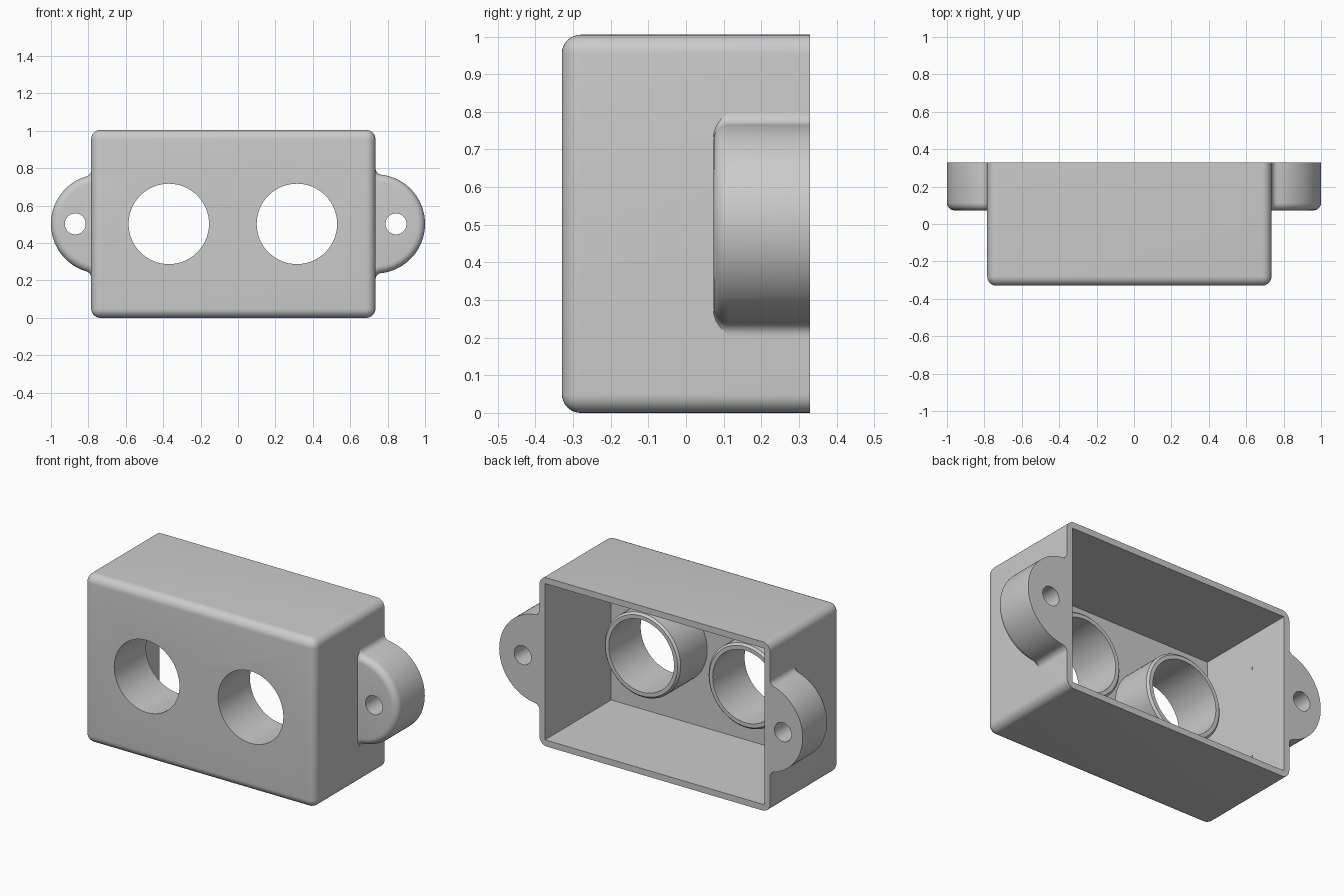
import bpy, bmesh, math
from mathutils import Matrix, Vector

if "Cube" in bpy.data.objects:
    bpy.data.objects.remove(bpy.data.objects["Cube"], do_unlink=True)

grey = bpy.data.materials.new("light_grey")
grey.use_nodes = True
colour = (0.6, 0.6, 0.6, 1)
grey.diffuse_color = colour
grey.node_tree.nodes["Principled BSDF"].inputs["Base Color"].default_value = colour

LEFT, RIGHT = 0.735, -0.785        # housing sides along x
FRONT, BACK, TOP = -0.33, 0.33, 1.005
WALL, MID = 0.037, 0.5025
HOLE_X, HOLE_R = (-0.37, 0.315), 0.215
SEG = 64


def finish(bm, name):
    bmesh.ops.recalc_face_normals(bm, faces=bm.faces)
    mesh = bpy.data.meshes.new(name)
    bm.to_mesh(mesh)
    bm.free()
    mesh.materials.append(grey)
    obj = bpy.data.objects.new(name, mesh)
    bpy.context.collection.objects.link(obj)
    return obj


def activate(obj):
    bpy.ops.object.select_all(action='DESELECT')
    obj.select_set(True)
    bpy.context.view_layer.objects.active = obj


def smooth(obj):
    activate(obj)
    bpy.ops.object.shade_smooth_by_angle(angle=math.radians(30))


def cut(obj, cutter):
    activate(obj)
    mod = obj.modifiers.new("cut", 'BOOLEAN')
    mod.operation, mod.solver, mod.object = 'DIFFERENCE', 'EXACT', cutter
    bpy.ops.object.modifier_apply(modifier=mod.name)
    bpy.data.objects.remove(cutter, do_unlink=True)


def block(name, lo, hi, bevel=0):
    lo, hi = Vector(lo), Vector(hi)
    bm = bmesh.new()
    bmesh.ops.create_cube(bm, size=1)
    bmesh.ops.scale(bm, vec=hi - lo, verts=bm.verts)
    bmesh.ops.translate(bm, vec=(lo + hi) / 2, verts=bm.verts)
    if bevel:
        # round everything except the open back rim
        edges = [e for e in bm.edges if min(v.co.y for v in e.verts) < hi.y - 0.01
                 or max(v.co.y for v in e.verts) < hi.y - 0.01]
        bmesh.ops.bevel(bm, geom=edges, offset=bevel, segments=8, profile=0.5, affect='EDGES')
    return finish(bm, name)


def rod(x, radius, y0, y1):
    bm = bmesh.new()
    spin = Matrix.Translation((x, (y0 + y1) / 2, MID)) @ Matrix.Rotation(math.pi / 2, 4, 'X')
    bmesh.ops.create_cone(bm, cap_ends=True, segments=SEG, radius1=radius, radius2=radius,
                          depth=y1 - y0, matrix=spin)
    return finish(bm, "cutter")


def sleeve(name, x):
    # thin tube behind each front opening, chamfered at its free end
    start, end, outer, chamfer = FRONT + WALL, -0.03, 0.25, 0.012
    profile = [(outer, start), (outer, end - chamfer), (outer - chamfer, end),
               (HOLE_R, end), (HOLE_R, start)]
    bm = bmesh.new()
    rings = []
    for r, y in profile:
        rings.append([bm.verts.new((x + r * math.cos(a), y, MID + r * math.sin(a)))
                      for a in (2 * math.pi * i / SEG for i in range(SEG))])
    for a, b in zip(rings, rings[1:]):
        for i in range(SEG):
            j = (i + 1) % SEG
            bm.faces.new((a[i], a[j], b[j], b[i]))
    smooth(finish(bm, name))


def lug(name, side, wall, hole_x):
    # half-round ear with small concave fillets where it meets the wall
    centre, radius, fillet, front = 0.735, 0.265, 0.035, 0.073
    dx = wall + fillet - centre
    dz = math.sqrt((radius + fillet) ** 2 - dx ** 2)
    angle = math.atan2(dz, dx)
    upper = [(wall - 0.006, dz)]
    for i in range(9):
        a = math.pi + angle * i / 8
        upper.append((wall + fillet + fillet * math.cos(a), dz + fillet * math.sin(a)))
    for i in range(1, 25):
        a = angle * (1 - i / 24)
        upper.append((centre + radius * math.cos(a), radius * math.sin(a)))
    outline = upper + [(x, -z) for x, z in reversed(upper[:-1])]
    bm = bmesh.new()
    face = bm.faces.new([bm.verts.new((side * x, front, MID + z)) for x, z in outline])
    made = bmesh.ops.extrude_face_region(bm, geom=[face], use_keep_orig=True)["geom"]
    bmesh.ops.translate(bm, vec=(0, BACK - front, 0),
                        verts=[g for g in made if isinstance(g, bmesh.types.BMVert)])
    bmesh.ops.recalc_face_normals(bm, faces=bm.faces)
    rim = [e for e in bm.edges if all(v.co.y < front + 0.001 for v in e.verts)
           and max(abs(v.co.x) for v in e.verts) > wall - 0.003]
    bmesh.ops.bevel(bm, geom=rim, offset=0.04, segments=6, profile=0.5,
                    affect='EDGES', clamp_overlap=False)
    obj = finish(bm, name)
    cut(obj, rod(hole_x, 0.056, 0, 0.5))
    smooth(obj)


# Hollow housing, open at the back, with two round front openings
housing = block("housing", (RIGHT, FRONT, 0), (LEFT, BACK, TOP), bevel=0.05)
cut(housing, block("cutter", (RIGHT + WALL, FRONT + WALL, WALL),
                   (LEFT - WALL, BACK + 0.1, TOP - WALL)))
for x in HOLE_X:
    cut(housing, rod(x, HOLE_R, FRONT - 0.1, FRONT + 0.15))
smooth(housing)

# Sleeves and mounting lugs
for side, x in zip(("right", "left"), HOLE_X):
    sleeve(side + "_sleeve", x)
lug("left_mounting_lug", 1, LEFT, 0.845)
lug("right_mounting_lug", -1, -RIGHT, -0.87)
